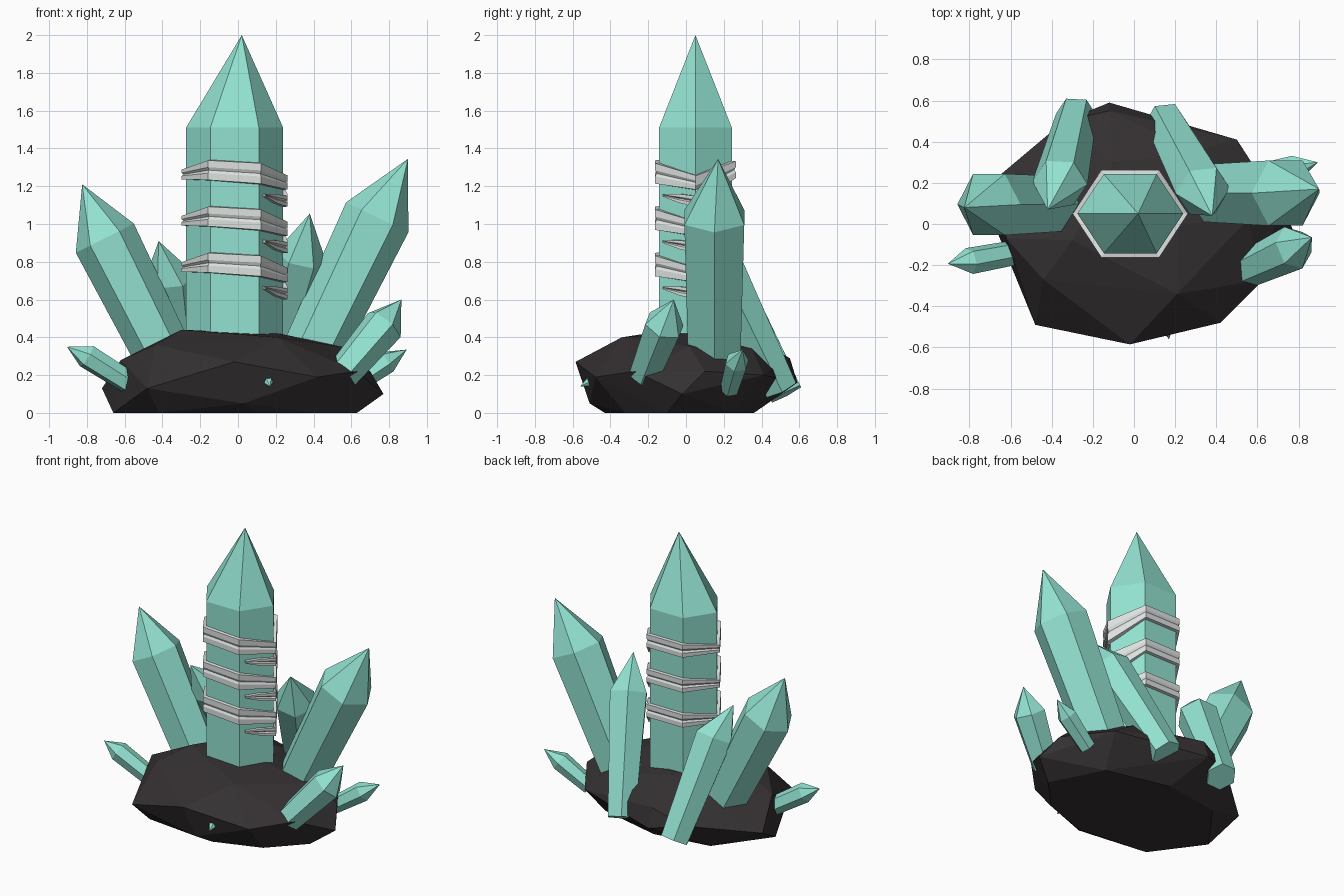
import bpy, bmesh, math
from mathutils import Vector

if "Cube" in bpy.data.objects:
    bpy.data.objects.remove(bpy.data.objects["Cube"])


def material(name, rgb):
    m = bpy.data.materials.new(name)
    m.diffuse_color = (*rgb, 1)
    m.use_nodes = True
    m.node_tree.nodes["Principled BSDF"].inputs["Base Color"].default_value = m.diffuse_color
    return m


GREEN = material("green_crystal", (0.29, 0.76, 0.64))
DARK = material("dark_rock", (0.035, 0.03, 0.032))
PALE = material("pale_band", (0.72, 0.76, 0.74))


def finish(bm, name, mat):
    bmesh.ops.recalc_face_normals(bm, faces=bm.faces)
    me = bpy.data.meshes.new(name)
    bm.to_mesh(me)
    bm.free()
    me.materials.append(mat)
    ob = bpy.data.objects.new(name, me)
    bpy.context.collection.objects.link(ob)
    return ob


def crystal(name, base, shoulder, tip, r0, r1, squash=1.0):
    """Six-sided prism from base to shoulder, closed by a point."""
    base, shoulder, tip = Vector(base), Vector(shoulder), Vector(tip)
    axis = (shoulder - base).normalized()
    u = Vector((1, 0, 0))
    u = (u - axis * u.dot(axis)).normalized()
    v = axis.cross(u) * squash
    bm = bmesh.new()
    rings = []
    for c, r in ((base, r0), (shoulder, r1)):
        rings.append([bm.verts.new(c + r * (u * math.cos(k * math.pi / 3) + v * math.sin(k * math.pi / 3)))
                      for k in range(6)])
    apex = bm.verts.new(tip)
    lo, hi = rings
    for k in range(6):
        n = (k + 1) % 6
        bm.faces.new((lo[k], lo[n], hi[n], hi[k]))
        bm.faces.new((hi[k], hi[n], apex))
    bm.faces.new(lo)
    return finish(bm, name, GREEN)


# Rock: faceted hull
rock_points = [
    # underside
    (-.66, -.05, 0), (-.42, -.38, 0), (.1, -.43, 0), (.42, -.32, 0),
    (.63, -.1, 0), (.45, .25, 0), (0, .36, 0), (-.4, .3, 0),
    # waist
    (.03, -.51, .05), (-.48, -.49, .13), (-.02, -.585, .27), (.42, -.48, .19),
    (.63, -.27, .22), (.77, -.02, .1), (.7, .1, .22), (.5, .41, .2),
    (-.12, .59, .16), (-.12, .55, .29), (-.34, .5, .2), (-.72, .18, .13),
    (-.62, -.07, .28),
    # crown
    (-.44, -.27, .36), (.21, -.34, .40), (-.3, -.08, .44), (.22, 0, .42),
    (.55, .02, .35), (-.1, .3, .42), (.3, .35, .34),
]
bm = bmesh.new()
for p in rock_points:
    bm.verts.new(p)
hull = bmesh.ops.convex_hull(bm, input=bm.verts[:])
loose = [v for v in bm.verts if not v.link_faces]
bmesh.ops.delete(bm, geom=loose, context='VERTS')
finish(bm, "rock_base", DARK)

# Crystals: name, base, shoulder, tip, base radius, shoulder radius, depth squash
for spec in (
    ("main_crystal", (-.018, .05, .2), (-.018, .05, 1.51), (.02, .05, 2.0), .257, .257, .865),
    ("right_crystal", (.32, .15, .17), (.737, .15, 1.035), (.9, .17, 1.345), .155, .183),
    ("left_crystal", (-.33, .10, .18), (-.705, .095, .925), (-.825, .08, 1.21), .15, .172),
    ("back_right_crystal", (.15, .50, .13), (.335, .16, .83), (.38, .04, 1.055), .10, .135),
    ("back_left_crystal", (-.28, .53, .10), (-.36, .2, .72), (-.42, .07, .91), .10, .135),
    ("small_front_right_crystal", (.55, -.22, .20), (.775, -.115, .465), (.865, -.065, .6), .09, .11),
    ("small_left_crystal", (-.53, -.13, .13), (-.80, -.18, .30), (-.905, -.193, .35), .06, .066),
    ("small_right_crystal", (.58, .23, .13), (.785, .27, .27), (.893, .30, .335), .055, .065),
    ("tiny_front_crystal", (.12, -.35, .25), (.16, -.5, .17), (.17, -.56, .14), .035, .035),
):
    crystal(*spec)


def around(t, r):
    """Point on the main crystal's hexagon; t counts corners from +x."""
    k = math.floor(t)
    pts = [Vector((math.cos(a * math.pi / 3), .88 * math.sin(a * math.pi / 3))) for a in (k, k + 1)]
    p = pts[0].lerp(pts[1], t - k) * r
    return p.x - .018, p.y + .05


def strip(bm, path, dz):
    """Grooved band section swept along (corner, bottom, top) stations."""
    rows = []
    for t, z0, z1 in path:
        section = ((.250, 0), (.280, .03), (.280, .36), (.270, .5), (.280, .64), (.280, .97), (.250, 1))
        rows.append([bm.verts.new((*around(t, r), z0 + (z1 - z0) * f + dz)) for r, f in section])
    for a, b in zip(rows, rows[1:]):
        for i in range(7):
            j = (i + 1) % 7
            bm.faces.new((a[i], a[j], b[j], b[i]))
    bm.faces.new(rows[0])
    bm.faces.new(rows[-1])


# Bands wrapped round the main crystal, each with a pointed loose end
band = [(0, 1.10, 1.26), (1, 1.24, 1.335), (2, 1.24, 1.335), (3, 1.235, 1.29),
        (4, 1.23, 1.34), (5, 1.21, 1.325), (6, 1.18, 1.26)]
tail = [(-.82, 1.145, 1.16), (-.4, 1.11, 1.16), (0, 1.09, 1.15)]
for n, dz in enumerate((0, -.245, -.49)):
    bm = bmesh.new()
    strip(bm, band, dz)
    strip(bm, tail, dz)
    finish(bm, f"band_{n + 1}", PALE)
